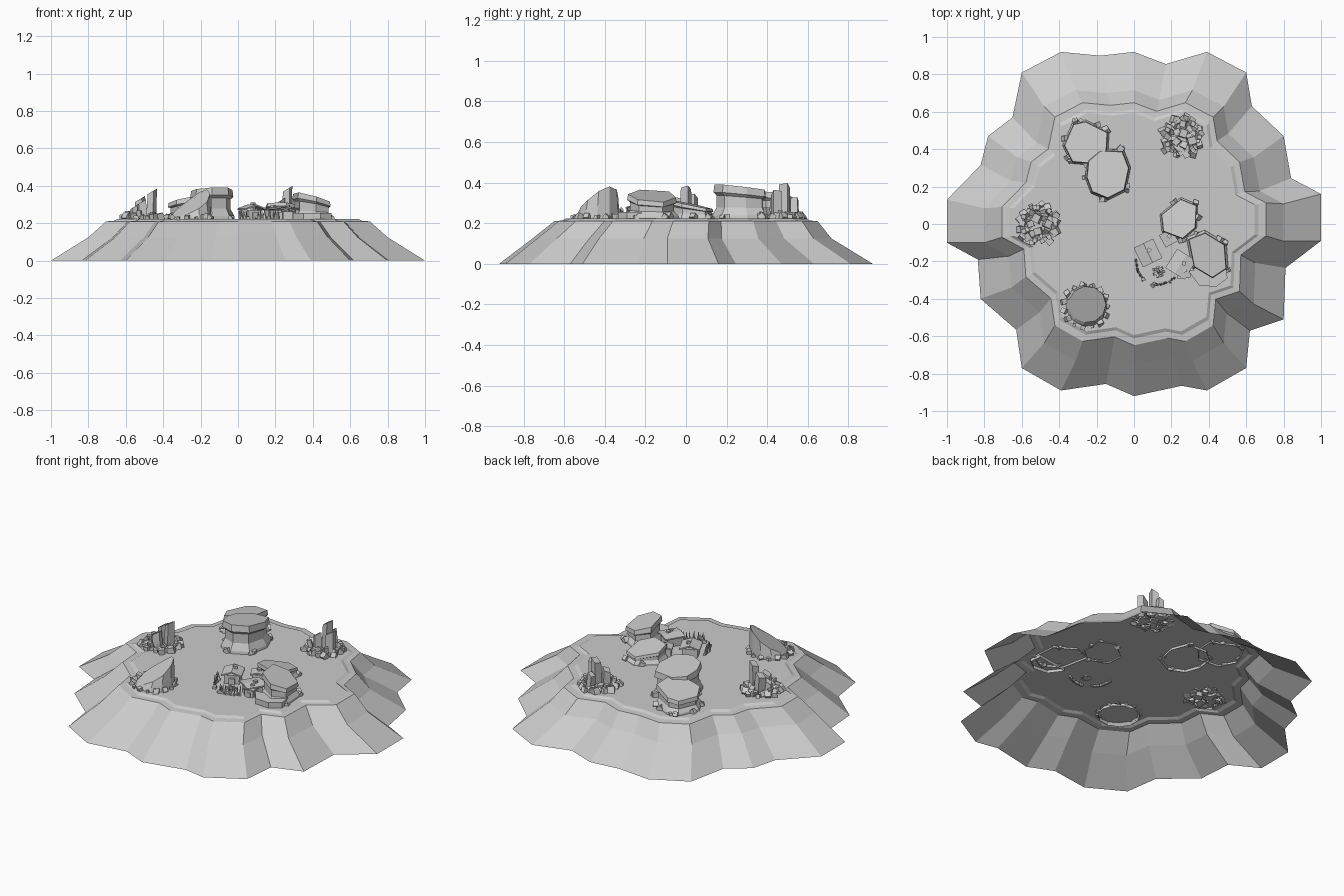
import bpy, bmesh, math, random
from mathutils import Vector, Matrix

random.seed(4)
cube = bpy.data.objects.get("Cube")
if cube:
    bpy.data.objects.remove(cube, do_unlink=True)

stone = bpy.data.materials.new("stone grey")
stone.use_nodes = True
grey = (0.6, 0.6, 0.6, 1)
stone.diffuse_color = grey
stone.node_tree.nodes["Principled BSDF"].inputs["Base Color"].default_value = grey
GROUND = 0.222


def finish(name, bm):
    """Turn a bmesh into a flat shaded object."""
    bmesh.ops.recalc_face_normals(bm, faces=bm.faces)
    mesh = bpy.data.meshes.new(name)
    bm.to_mesh(mesh)
    bm.free()
    mesh.materials.append(stone)
    obj = bpy.data.objects.new(name, mesh)
    bpy.context.collection.objects.link(obj)
    return obj


def loft(bm, rings):
    """Skin a stack of equal rings and cap the last one."""
    loops = [[bm.verts.new(p) for p in ring] for ring in rings]
    count = len(loops[0])
    for low, high in zip(loops, loops[1:]):
        for i in range(count):
            j = (i + 1) % count
            bm.faces.new((low[i], low[j], high[j], high[i]))
    bm.faces.new(loops[-1])


def block(bm, place, size, turn=0, lean=(0, 0), taper=1.0):
    """Box standing on its place, optionally tapered and leaning."""
    made = bmesh.ops.create_cube(bm, size=1)["verts"]
    spin = Matrix.Rotation(turn, 3, "Z")
    for v in made:
        up = v.co.z + 0.5
        k = 1 + (taper - 1) * up
        p = spin @ Vector((v.co.x * size[0] * k, v.co.y * size[1] * k, up * size[2]))
        p += Vector((lean[0] * up, lean[1] * up, 0))
        v.co = p + Vector(place)


def pebble(bm, x, y, size):
    """Rough angular stone resting in the ground."""
    made = bmesh.ops.create_cube(bm, size=size)["verts"]
    spin = Matrix.Rotation(random.uniform(0, 6), 3, "Z") @ Matrix.Rotation(random.uniform(0, 1), 3, "X")
    for v in made:
        v.co = spin @ (v.co * random.uniform(0.8, 1.1)) + Vector((x, y, GROUND + size * 0.3))


# Island: scalloped skirt, narrow ledge and raised plateau, open underneath
shore = [(0, .92), (.17, .855), (.39, .92), (.6, .81), (.63, .63), (.8, .47), (.84, .245),
         (1, .16), (1, -.09), (.81, -.235), (.8, -.51), (.62, -.57), (.6, -.77), (.39, -.89),
         (.255, -.865), (0, -.92), (-.15, -.855), (-.39, -.89), (-.6, -.77), (-.63, -.565),
         (-.82, -.4), (-.835, -.19), (-1, -.1), (-1, .13), (-.82, .315), (-.78, .47),
         (-.65, .57), (-.6, .81), (-.39, .92), (-.18, .9)]
levels = [(1, 0, 0), (.8, .125, -.02), (.705, .21, 0), (.665, .213, 0), (.645, GROUND, 0)]
bm = bmesh.new()
loft(bm, [[(x * s, y * s + dy, z) for x, y in shore] for s, z, dy in levels])
finish("island", bm)


def mesa(name, outline, height, tilt, foot=1.08, waist=0.88, stones=9):
    """Rock column with flared foot, waist, overhanging cap and tilted top."""
    n = len(outline)
    cx = sum(p[0] for p in outline) / n
    cy = sum(p[1] for p in outline) / n
    rise = height - GROUND
    bm = bmesh.new()
    rings = []
    for scale, f, slope in [(foot, -.1, 0), (foot * .97, .1, 0), (waist, .35, .2),
                            (waist, .68, .7), (1, .76, .85), (.96, 1, 1)]:
        ring = []
        for x, y in outline:
            dx, dy = (x - cx) * scale, (y - cy) * scale
            z = GROUND + rise * f + slope * (dx * tilt[0] + dy * tilt[1])
            ring.append((cx + dx, cy + dy, z))
        rings.append(ring)
    loft(bm, rings)
    finish(name, bm)
    bm = bmesh.new()
    for k in range(stones):
        t = random.uniform(0, n)
        a, b = Vector(outline[int(t) % n]), Vector(outline[(int(t) + 1) % n])
        p = a.lerp(b, t % 1)
        pebble(bm, cx + (p.x - cx) * 1.08, cy + (p.y - cy) * 1.08, random.uniform(.018, .035))
    finish(name + "_stones", bm)


# Two pairs of joined mesas
mesa("north_low_mesa", [(-.375, .42), (-.325, .535), (-.26, .55), (-.14, .49), (-.145, .39),
                        (-.21, .32), (-.33, .33)], .33, (.2, -.1))
mesa("north_tall_mesa", [(-.245, .34), (-.18, .395), (-.06, .39), (-.025, .3), (-.05, .18),
                         (-.14, .135), (-.225, .17), (-.255, .25)], .375, (.05, -.12))
mesa("east_low_mesa", [(.145, .05), (.25, .135), (.335, .1), (.33, -.02), (.26, -.08), (.155, -.04)],
     .292, (-.05, -.2), waist=.92, stones=5)
mesa("east_tall_mesa", [(.29, -.08), (.38, -.045), (.485, -.11), (.495, -.24), (.42, -.29), (.32, -.23)],
     .335, (-.3, -.12), foot=1.12)

# Lower ledge hugging the east mesa
bm = bmesh.new()
ledge = [(.29, -.25), (.36, -.24), (.49, -.22), (.5, -.29), (.44, -.335), (.35, -.33)]
loft(bm, [[(x, y, z) for x, y in ledge] for z in (.205, .255)])
finish("east_ledge", bm)

# Ramp shaped rock with a sharp crest toward the back left
bm = bmesh.new()
base, crest = [], []
for k in range(11):
    a = math.tau * k / 11
    dx, dy = .118 * math.cos(a), .115 * math.sin(a)
    base.append((-.26 + dx, -.44 + dy, .205))
    along = (dx + dy * .75) / .145
    crest.append((-.25 + dx * .85, -.43 + dy * .85, .29 + .055 * along + .035 * max(along, 0) ** 2))
loft(bm, [base, [(x * .5 + u * .5, y * .5 + v * .5, z * .45 + w * .55)
                 for (x, y, z), (u, v, w) in zip(base, crest)], crest])
for k in range(15):
    a = math.tau * k / 15
    pebble(bm, -.26 + .118 * math.cos(a), -.44 + .115 * math.sin(a), random.uniform(.016, .032))
finish("ramp_rock", bm)


def pillar_cluster(name, cx, cy, pillars):
    """Tall slanted pillars ringed by loose blocks."""
    bm = bmesh.new()
    for dx, dy, top, width in pillars:
        first = len(bm.verts)
        block(bm, (cx + dx, cy + dy, .205), (width, width * .9, top - .205),
              random.uniform(0, 1.5), (random.uniform(-.01, .01), 0), .88)
        bm.verts.ensure_lookup_table()
        for v in bm.verts[first:]:
            if v.co.z > top - .01:
                v.co.z += (v.co.x - cx - dx) * .6 - width * .3
    for k in range(34):
        a, r = k * 2.4, .112 * math.sqrt((k + 4) / 38)
        pebble(bm, cx + r * math.cos(a), cy + r * math.sin(a), random.uniform(.022, .04))
    for k in range(7):
        a = math.tau * k / 7
        block(bm, (cx + .07 * math.cos(a), cy + .07 * math.sin(a), .205),
              (.028, .028, random.uniform(.045, .08)), a, (.02 * math.cos(a), .02 * math.sin(a)), .8)
    finish(name, bm)


pillar_cluster("west_pillars", -.51, 0, [(.045, 0, .38, .045), (-.005, .03, .35, .05),
                                         (.0, -.04, .33, .045), (-.045, 0, .30, .04)])
pillar_cluster("north_east_pillars", .26, .465, [(0, .02, .395, .048), (.045, -.02, .36, .05),
                                                 (-.03, -.025, .335, .042), (.01, .07, .335, .038)])


def hut(name, x, y, turn, width, height, pitch):
    """Small hut: walls, sloped overhanging roof, doorway frame and roof vent."""
    bm = bmesh.new()
    block(bm, (0, 0, 0), (width * .75, width * .7, height))
    block(bm, (0, -width * .38, 0), (width * .3, width * .12, height * .7))
    for side in (-1, 1):
        first = len(bm.verts)
        block(bm, (side * width * .25, 0, height), (width * .5, width, .008))
        bm.verts.ensure_lookup_table()
        for v in bm.verts[first:]:
            v.co.z += (width * .5 - abs(v.co.x)) * pitch
    block(bm, (width * .1, width * .1, height), (.02, .02, width * .5 * pitch + .018), .4)
    bmesh.ops.transform(bm, verts=bm.verts,
                        matrix=Matrix.Translation((x, y, GROUND)) @ Matrix.Rotation(turn, 4, "Z"))
    finish(name, bm)


# Camp of huts beside the east mesa
hut("west_hut", .075, -.155, .45, .115, .05, .35)
hut("south_hut", .25, -.215, -.55, .12, .05, .12)
hut("back_hut", .185, -.075, .5, .075, .045, .25)
hut("side_hut", .265, -.255, .1, .07, .04, .3)

# Campfire ring
bm = bmesh.new()
for k in range(7):
    a = math.tau * k / 7
    pebble(bm, .132 + .024 * math.cos(a), -.255 + .024 * math.sin(a), .014)
block(bm, (.132, -.255, GROUND), (.018, .018, .025), .5, taper=.3)
finish("campfire", bm)

# Palisade of pointed stakes with a gap for the gate
bm = bmesh.new()
paths = [[(.012, -.19), (.018, -.25), (.05, -.295)], [(.105, -.325), (.16, -.32), (.23, -.285)]]
for path in paths:
    for a, b in zip(path, path[1:]):
        for k in range(5):
            p = Vector(a).lerp(Vector(b), k / 5)
            lean = (random.uniform(-.012, .012), random.uniform(-.012, .012))
            block(bm, (p.x, p.y, .21), (.012, .012, random.uniform(.05, .075)), k, lean, .15)
    pebble(bm, *path[-1 if path is paths[0] else 0], .02)
finish("palisade", bm)
